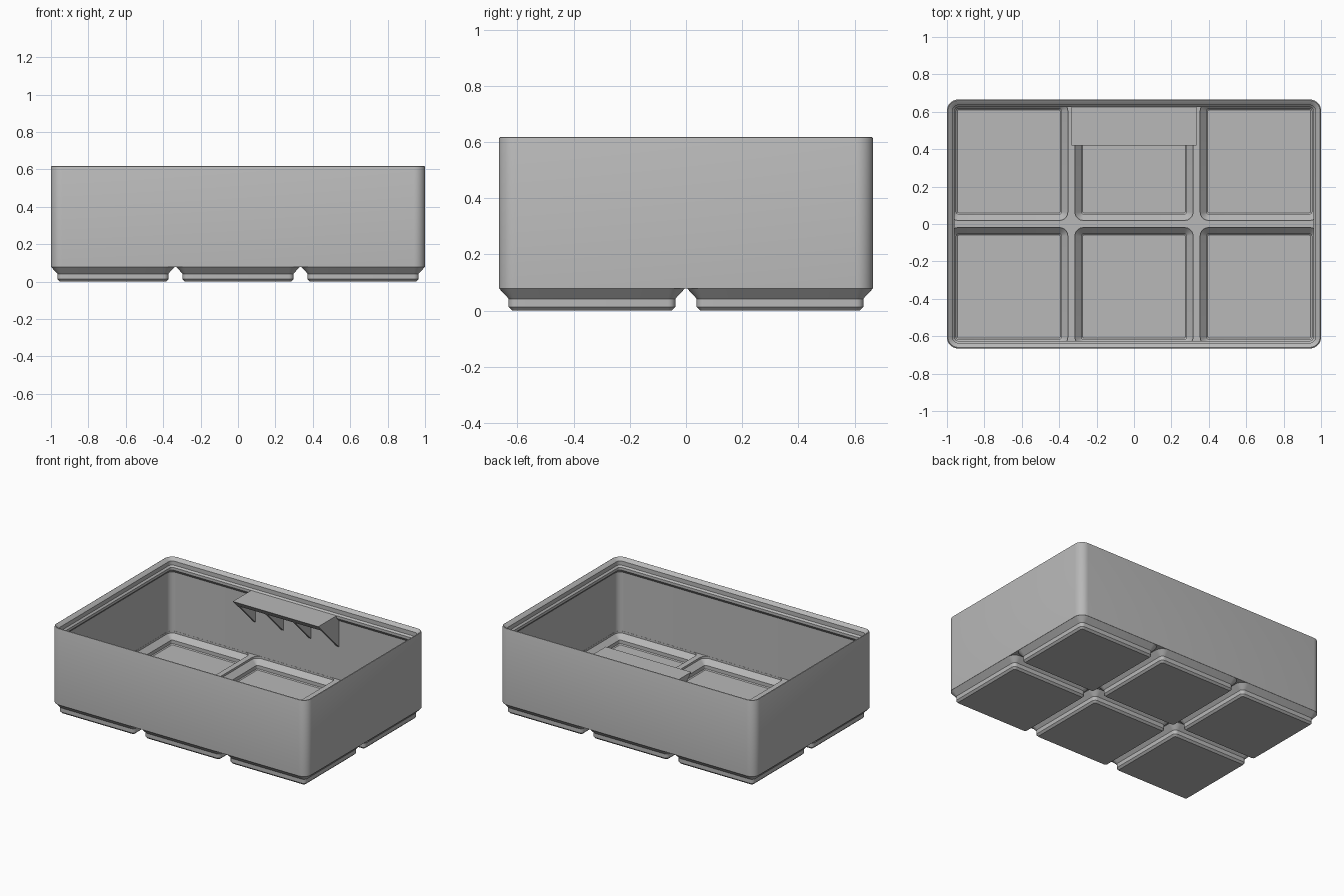
import bpy, bmesh, math

if "Cube" in bpy.data.objects:
    bpy.data.objects.remove(bpy.data.objects["Cube"])

HX, HY = 1.0, 0.6655      # half footprint of the bin
PITCH = 0.669             # spacing of the feet
RADIUS = 0.06             # outer corner radius
SHOULDER, TOP = 0.078, 0.618
WALL, FLOOR = 0.015, 0.095
SHELF_Z = 0.558

grey = bpy.data.materials.new("plain grey")
grey.use_nodes = True
grey.diffuse_color = (0.48, 0.48, 0.48, 1)
grey.node_tree.nodes["Principled BSDF"].inputs["Base Color"].default_value = grey.diffuse_color


def finish(name, bm, smooth=False):
    bmesh.ops.recalc_face_normals(bm, faces=bm.faces)
    mesh = bpy.data.meshes.new(name)
    bm.to_mesh(mesh)
    bm.free()
    obj = bpy.data.objects.new(name, mesh)
    bpy.context.collection.objects.link(obj)
    mesh.materials.append(grey)
    if smooth:
        bpy.ops.object.select_all(action='DESELECT')
        obj.select_set(True)
        bpy.context.view_layer.objects.active = obj
        bpy.ops.object.shade_smooth_by_angle(angle=math.radians(25))
    return obj


def ring(bm, cx, cy, hx, hy, r, z, steps=8):
    """Rounded rectangle of vertices at height z."""
    verts = []
    for k, (sx, sy) in enumerate(((1, 1), (-1, 1), (-1, -1), (1, -1))):
        for i in range(steps + 1):
            a = (k + i / steps) * math.pi / 2
            verts.append(bm.verts.new((cx + sx * (hx - r) + r * math.cos(a),
                                       cy + sy * (hy - r) + r * math.sin(a), z)))
    return verts


def loft(bm, rings):
    for a, b in zip(rings, rings[1:]):
        n = len(a)
        for i in range(n):
            j = (i + 1) % n
            bm.faces.new((a[i], a[j], b[j], b[i]))


def fill_between(bm, loops):
    """Flat sheet inside the first loop with the other loops as holes."""
    edges = []
    for loop in loops:
        for i, v in enumerate(loop):
            edges.append(bm.edges.get((v, loop[i - 1])))
    bmesh.ops.triangle_fill(bm, edges=edges, use_beauty=True, normal=(0, 0, 1))


# Bin shell: wall and stacking lip as (inset, height) pairs, outside to inside
bm = bmesh.new()
profile = [(0, SHOULDER), (0, TOP - 0.007), (0.002, TOP - 0.002), (0.006, TOP),
           (0.010, TOP - 0.002), (0.030, SHELF_Z + 0.040), (0.030, SHELF_Z + 0.011),
           (0.041, SHELF_Z), (0.041, SHELF_Z - 0.019), (WALL, SHELF_Z - 0.045),
           (WALL, FLOOR)]
wall = [ring(bm, 0, 0, HX - d, HY - d, RADIUS - d, z) for d, z in profile]
loft(bm, wall)

# Hollow feet: outside and inside as (half width, corner radius, height)
outside = [(0.2835, 0.013, 0), (0.2965, 0.026, 0.013), (0.2965, 0.026, 0.042),
           (0.330, 0.059, SHOULDER)]
inside = [(0.275, 0.008, 0.016), (0.2815, 0.012, 0.022), (0.2815, 0.012, 0.047),
          (0.315, 0.044, 0.081), (0.315, 0.044, FLOOR)]
under_holes, floor_holes = [], []
for cx in (-PITCH, 0, PITCH):
    for cy in (-PITCH / 2, PITCH / 2):
        for section, holes in ((outside, under_holes), (inside, floor_holes)):
            rings = [ring(bm, cx, cy, h, h, r, z) for h, r, z in section]
            loft(bm, rings)
            bm.faces.new(rings[0])
            holes.append(rings[-1])

# Underside sheet and inner rib grid
fill_between(bm, [wall[0]] + under_holes)
fill_between(bm, [wall[-1]] + floor_holes)
finish("bin_shell", bm, smooth=True)


def prism(name, points, x0, x1):
    """Extrude a (y, z) outline along x."""
    bm = bmesh.new()
    face = bm.faces.new([bm.verts.new((x0, y, z)) for y, z in points])
    ext = bmesh.ops.extrude_face_region(bm, geom=[face])
    moved = [v for v in ext["geom"] if isinstance(v, bmesh.types.BMVert)]
    bmesh.ops.translate(bm, verts=moved, vec=(x1 - x0, 0, 0))
    return finish(name, bm)


# Label shelf on the back wall with its triangular supports
front, back, half, thick, rib = 0.42, 0.655, 0.335, 0.05, 0.018
low = SHELF_Z - thick
prism("label_shelf", [(front, SHELF_Z), (back, SHELF_Z), (back, low), (front + thick, low)],
      -half, half)
for i in range(4):
    x = -half + i * (2 * half - rib) / 3
    prism("shelf_support", [(front + thick, low), (back, low),
                            (back, SHELF_Z - (back - front))], x, x + rib)
